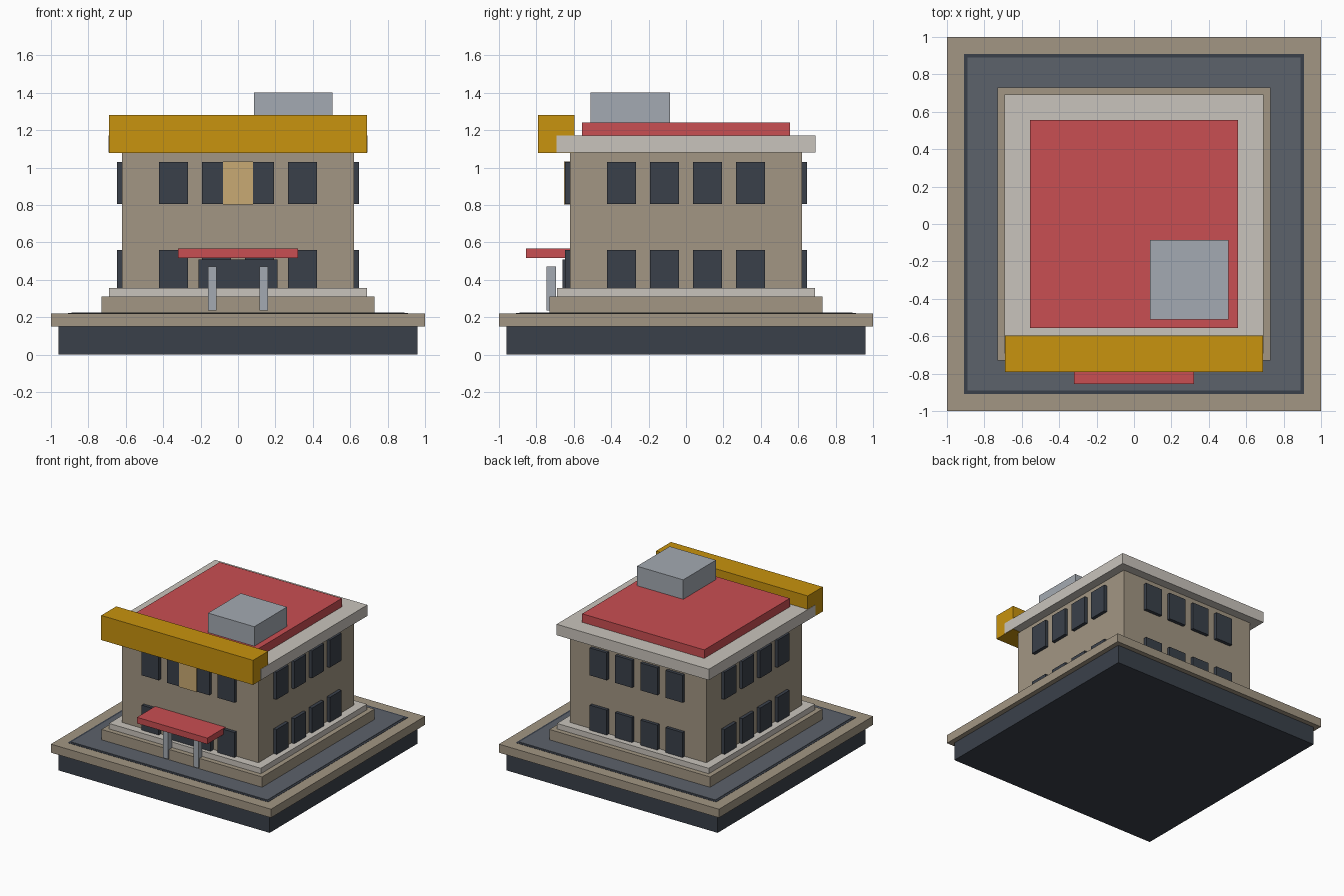
import bpy
from math import pi
from mathutils import Matrix, Vector

cube = bpy.data.objects.get("Cube")
if cube:
    bpy.data.objects.remove(cube, do_unlink=True)


def material(name, r, g, b):
    """Flat material from 0-255 display values, stored as linear."""
    linear = [((c / 255 + 0.055) / 1.055) ** 2.4 for c in (r, g, b)] + [1]
    mat = bpy.data.materials.new(name)
    mat.use_nodes = True
    mat.diffuse_color = linear
    mat.node_tree.nodes["Principled BSDF"].inputs["Base Color"].default_value = linear
    return mat


stone = material("tan stone", 162, 150, 131)
trim = material("pale trim", 201, 196, 188)
red = material("red", 201, 78, 82)
gold = material("gold", 200, 147, 14)
metal = material("grey metal", 164, 170, 178)
paving = material("slate paving", 92, 98, 107)
dark = material("dark glass", 58, 64, 74)
amber = material("amber panel", 201, 170, 115)

BOX_FACES = [(0, 1, 3, 2), (4, 6, 7, 5), (0, 4, 5, 1),
             (2, 3, 7, 6), (0, 2, 6, 4), (1, 5, 7, 3)]


def box(name, mat, xs, ys, zs, turn=0):
    """Box between the given limits, turned about the vertical axis."""
    spin = Matrix.Rotation(turn, 3, "Z")
    centre = Vector((sum(xs) / 2, sum(ys) / 2, sum(zs) / 2))
    corners = [Vector((x, y, z)) - centre for x in xs for y in ys for z in zs]
    mesh = bpy.data.meshes.new(name)
    mesh.from_pydata([spin @ c for c in corners], [], BOX_FACES)
    mesh.materials.append(mat)
    obj = bpy.data.objects.new(name, mesh)
    obj.location = spin @ centre
    bpy.context.collection.objects.link(obj)
    return obj


def slab(name, mat, half, low, high):
    """Square layer centred on the vertical axis."""
    return box(name, mat, (-half, half), (-half, half), (low, high))


# Ground layers
slab("base", dark, 0.96, 0, 0.15)
slab("kerb", stone, 1.0, 0.15, 0.22)
slab("gutter", dark, 0.91, 0.215, 0.222)
slab("paving", paving, 0.89, 0.217, 0.225)

# Building layers
slab("plinth", stone, 0.73, 0.22, 0.31)
slab("floor_slab", trim, 0.69, 0.31, 0.355)
slab("walls", stone, 0.62, 0.355, 1.08)
slab("cornice", trim, 0.692, 1.08, 1.17)
slab("roof", red, 0.555, 1.17, 1.24)
box("rooftop_unit", metal, (0.085, 0.505), (-0.51, -0.085), (1.24, 1.40))
box("front_fascia", gold, (-0.69, 0.69), (-0.79, -0.595), (1.078, 1.28))

# Windows: two rows of four on every side
for side_index, side in enumerate(("front", "left", "back", "right")):
    for row, zs in (("lower", (0.335, 0.56)), ("upper", (0.805, 1.03))):
        for i in range(4):
            x = (i - 1.5) * 0.23
            box(f"{side}_{row}_window_{i + 1}", dark, (x - 0.077, x + 0.077),
                (-0.647, -0.61), zs, side_index * pi / 2)

# Entrance
box("centre_panel", amber, (-0.08, 0.08), (-0.652, -0.61), (0.803, 1.032))
box("door", dark, (-0.212, 0.212), (-0.66, -0.61), (0.35, 0.507))
box("canopy", red, (-0.32, 0.32), (-0.855, -0.62), (0.517, 0.567))
for side, x in (("right", -0.138), ("left", 0.138)):
    box(f"{side}_post", metal, (x - 0.023, x + 0.023), (-0.745, -0.695), (0.235, 0.47))
